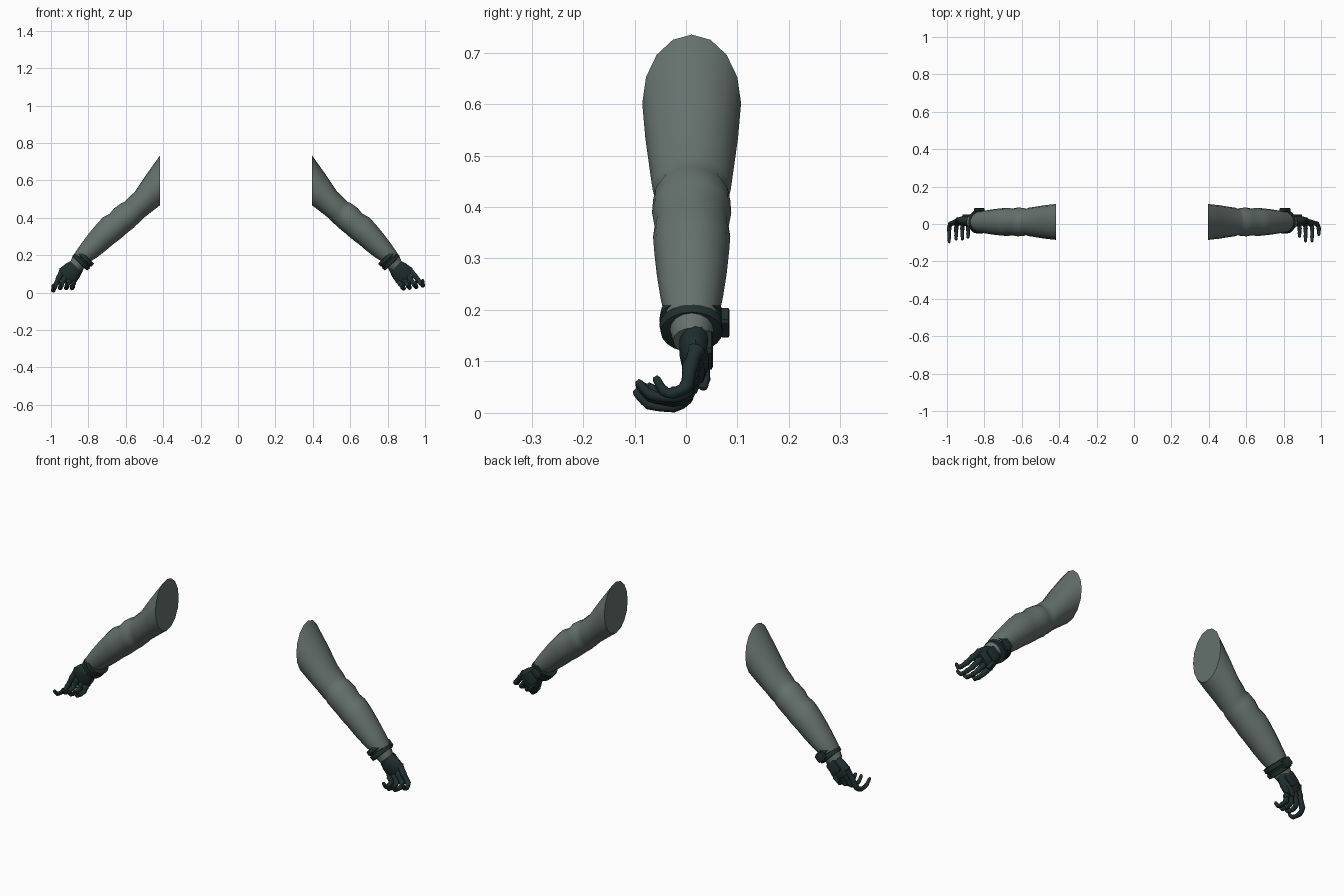
import bpy, bmesh, math
from mathutils import Vector

old = bpy.data.objects.get("Cube")
if old:
    bpy.data.objects.remove(old, do_unlink=True)


def material(name, color):
    m = bpy.data.materials.new(name)
    m.use_nodes = True
    m.diffuse_color = color
    node = next(n for n in m.node_tree.nodes if n.type == 'BSDF_PRINCIPLED')
    node.inputs["Base Color"].default_value = color
    node.inputs["Roughness"].default_value = 0.8
    return m


SLEEVE = material("sleeve grey green", (0.13, 0.165, 0.152, 1))
GLOVE = material("glove dark teal", (0.015, 0.029, 0.029, 1))

MID = -0.0105                      # plane between the two arms
DEPTH = 0.011                      # y of the arm axis
ALONG = Vector((0.70, 0, -0.71)).normalized()
ACROSS = Vector((0.71, 0, 0.70)).normalized()
BACK = Vector((0, 1, 0))
WRIST = Vector((0.807, DEPTH, 0.175))


def finish(name, bm, side, mat, angle=40):
    """Place a part on one side and make it an object."""
    for v in bm.verts:
        v.co.x = MID + side * (v.co.x - MID)
    bmesh.ops.recalc_face_normals(bm, faces=bm.faces)
    mesh = bpy.data.meshes.new(name)
    bm.to_mesh(mesh)
    bm.free()
    mesh.materials.append(mat)
    ob = bpy.data.objects.new(name, mesh)
    bpy.context.collection.objects.link(ob)
    bpy.ops.object.select_all(action='DESELECT')
    ob.select_set(True)
    bpy.context.view_layer.objects.active = ob
    bpy.ops.object.shade_smooth_by_angle(angle=math.radians(angle))
    return ob


def loft(bm, rings, sides):
    """Skin elliptical rings given as (centre, half axis, half axis)."""
    loops = []
    for c, a, b in rings:
        turns = [math.tau * i / sides for i in range(sides)]
        loops.append([bm.verts.new(c + a * math.cos(t) + b * math.sin(t)) for t in turns])
    for p, q in zip(loops, loops[1:]):
        for i in range(sides):
            j = (i + 1) % sides
            bm.faces.new((p[i], p[j], q[j], q[i]))
    bm.faces.new(loops[0])
    bm.faces.new(loops[-1])


def wrist_rings(profile, depth=DEPTH):
    """Rings along the wrist axis from (distance, width, thickness)."""
    rings = []
    for d, w, t in profile:
        c = WRIST + ALONG * d
        c.y = depth
        rings.append((c, ACROSS * w, BACK * t))
    return rings


def smooth_path(pts, steps=4):
    """Catmull-Rom curve through the points."""
    out = []
    for i in range(len(pts) - 1):
        p0, p1, p2 = pts[max(i - 1, 0)], pts[i], pts[i + 1]
        p3 = pts[min(i + 2, len(pts) - 1)]
        for k in range(steps):
            t = k / steps
            out.append(0.5 * (2 * p1 + (p2 - p0) * t
                              + (2 * p0 - 5 * p1 + 4 * p2 - p3) * t ** 2
                              + (3 * p1 - p0 - 3 * p2 + p3) * t ** 3))
    return out + [pts[-1]]


def digit(name, side, pts, thick, thin):
    """Tapering curled finger with swollen joints."""
    bm = bmesh.new()
    path = smooth_path(pts)
    n = len(path) - 1
    rings = []
    for i, p in enumerate(path):
        tangent = (path[min(i + 1, n)] - path[max(i - 1, 0)]).normalized()
        a = tangent.cross(ACROSS).normalized()
        r = thick + (thin - thick) * i / n
        r *= 1.12 if i % 4 == 0 else 0.95
        if i == n:
            r *= 0.5
        rings.append((p, a * r, tangent.cross(a) * r))
    loft(bm, rings, 10)
    finish(name, bm, side, GLOVE, 50)


def block(name, side, centre, size):
    """Bevelled block lined up with the wrist."""
    bm = bmesh.new()
    bmesh.ops.create_cube(bm, size=1)
    bmesh.ops.bevel(bm, geom=bm.edges[:], offset=0.12, segments=1, affect='EDGES')
    for v in bm.verts:
        x, y, z = v.co
        v.co = centre + ALONG * x * size[0] + BACK * y * size[1] + ACROSS * z * size[2]
    finish(name, bm, side, GLOVE, 30)


# Sleeve outline: upper edge x, z; lower edge x, z; half depth
SLEEVE_RINGS = [
    (.395, .735, .395, .468, .096), (.47, .63, .435, .437, .090),
    (.53, .54, .485, .398, .081), (.575, .497, .51, .372, .076),
    (.588, .484, .523, .361, .070), (.602, .479, .535, .348, .075),
    (.64, .452, .565, .325, .077), (.665, .422, .59, .303, .072),
    (.70, .403, .615, .282, .075), (.73, .372, .645, .26, .073),
    (.775, .318, .69, .222, .068), (.815, .265, .735, .187, .061),
    (.845, .222, .775, .163, .054), (.865, .19, .80, .13, .042),
    (.875, .165, .825, .115, .036),
]

# Cuff bands and palm: distance from wrist, half width, half depth
CUFF = [(-.027, .048, .052), (-.025, .056, .061), (-.006, .057, .063), (-.003, .052, .057),
        (.003, .052, .057), (.006, .057, .063), (.025, .055, .060), (.027, .046, .050)]
PALM = [(.02, .030, .027), (.045, .040, .031), (.08, .052, .031),
        (.11, .056, .026), (.135, .050, .018)]

# Fingers, outermost first: x of curl, lowest z, reach forward
FINGERS = {
    "left": [(.988, .026, -.06), (.952, .018, -.095), (.917, .014, -.095), (.885, .010, -.07)],
    "right": [(.967, .0, -.10), (.930, .012, -.085), (.897, .012, -.085), (.866, .012, -.075)],
}
NAMES = ("index_finger", "middle_finger", "ring_finger", "little_finger")

for label, side in (("left", 1), ("right", -1)):
    # Sleeve
    bm = bmesh.new()
    rings = []
    for tx, tz, bx, bz, ry in SLEEVE_RINGS:
        top, low = Vector((tx, DEPTH, tz)), Vector((bx, DEPTH, bz))
        rings.append(((top + low) / 2, (top - low) / 2, BACK * ry))
    loft(bm, rings, 16)
    finish(label + "_sleeve", bm, side, SLEEVE, 50)

    # Cuff with buckle on the back
    bm = bmesh.new()
    loft(bm, wrist_rings(CUFF), 20)
    finish(label + "_cuff", bm, side, GLOVE, 35)
    block(label + "_cuff_buckle", side, WRIST + BACK * 0.065, (.04, .018, .05))

    # Palm and plate on the back of the hand
    bm = bmesh.new()
    loft(bm, wrist_rings(PALM, 0.018), 14)
    finish(label + "_palm", bm, side, GLOVE, 45)
    block(label + "_hand_plate", side, WRIST + ALONG * 0.075 + BACK * 0.032, (.06, .018, .06))

    # Four curled fingers
    for i, (x, low, reach) in enumerate(FINGERS[label]):
        knuckle = WRIST + ALONG * 0.115 + ACROSS * (0.042 - 0.028 * i)
        knuckle.y = 0.02
        curl = Vector((x, -0.025, low + 0.013))
        first, second = knuckle.lerp(curl, 0.4), knuckle.lerp(curl, 0.85)
        first.y, second.y = 0.008, 0.0
        third = Vector((x, reach * 0.72, low + 0.017))
        tip = Vector((x, reach, low + 0.045))
        digit(label + "_" + NAMES[i], side, [knuckle, first, second, curl, third, tip], .016, .008)

    # Thumb behind the lower edge of the palm
    thumb = [Vector(p) for p in ((.835, .02, .125), (.85, .034, .09), (.868, .036, .065), (.88, .032, .046))]
    digit(label + "_thumb", side, thumb, .014, .009)
